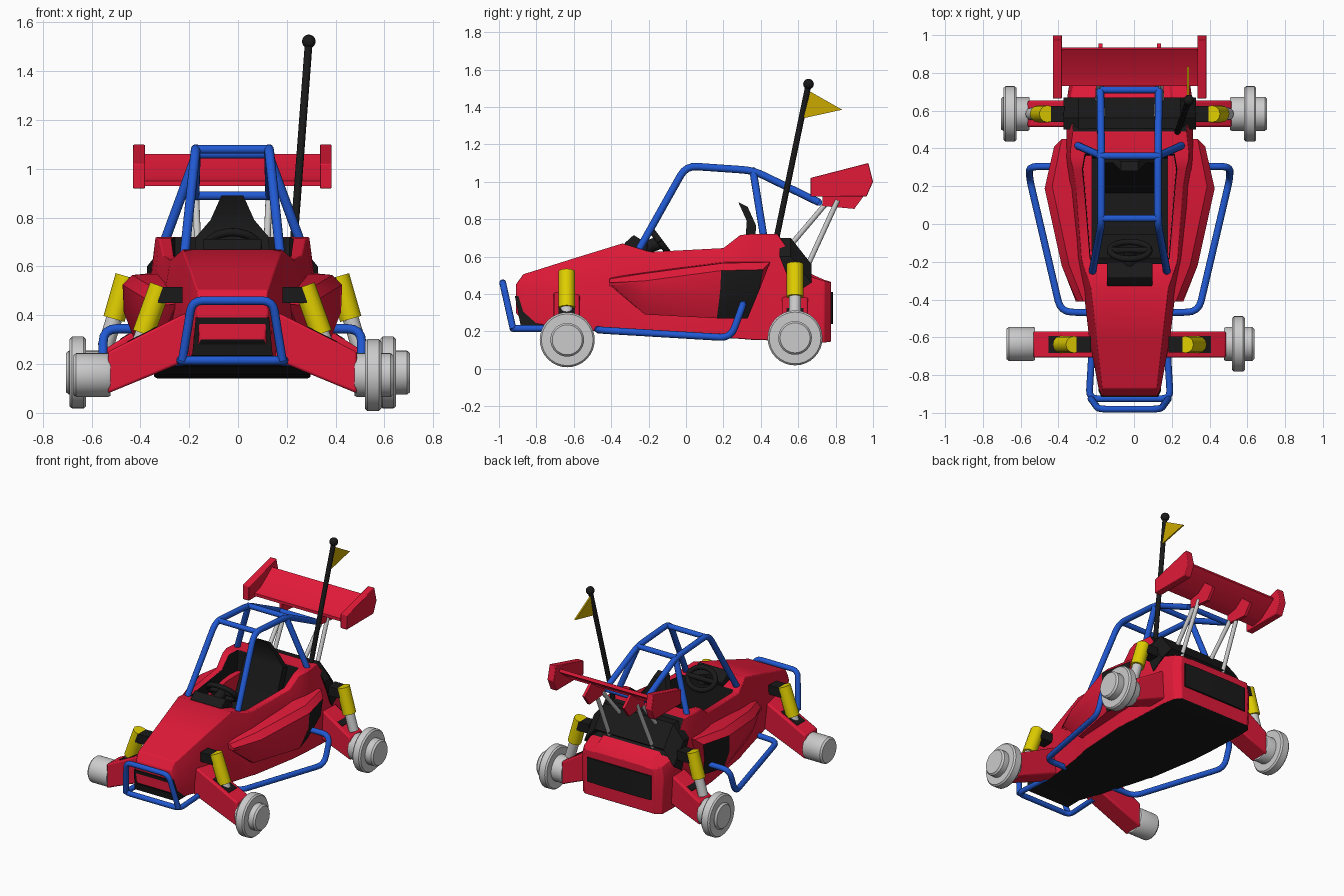
import bpy, bmesh, math
from mathutils import Vector

if "Cube" in bpy.data.objects:
    bpy.data.objects.remove(bpy.data.objects["Cube"])

CX = -0.023  # symmetry plane of the buggy


def material(name, rgb):
    m = bpy.data.materials.new(name)
    m.diffuse_color = (*rgb, 1)
    m.use_nodes = True
    m.node_tree.nodes["Principled BSDF"].inputs["Base Color"].default_value = m.diffuse_color
    return m


RED = material("red", (0.75, 0.01, 0.04))
BLACK = material("black", (0.01, 0.01, 0.01))
BLUE = material("blue", (0.015, 0.1, 0.65))
YELLOW = material("yellow", (0.75, 0.62, 0.0))
GOLD = material("gold", (0.6, 0.4, 0.0))


def loft(name, rings, mats=(), pick=None, mirror=False, bevel=0):
    """Skin a list of closed rings and cap both ends; pick(bay, column) gives the material slot."""
    bm = bmesh.new()
    vs = [[bm.verts.new(p) for p in r] for r in rings]
    n = len(rings[0])
    for i in range(len(vs) - 1):
        for j in range(n):
            k = (j + 1) % n
            f = bm.faces.new((vs[i][j], vs[i][k], vs[i + 1][k], vs[i + 1][j]))
            f.material_index = pick(i, j) if pick else 0
    bm.faces.new(vs[0])
    bm.faces.new(vs[-1])
    bmesh.ops.recalc_face_normals(bm, faces=bm.faces)
    me = bpy.data.meshes.new(name)
    bm.to_mesh(me)
    bm.free()
    ob = bpy.data.objects.new(name, me)
    bpy.context.collection.objects.link(ob)
    ob.location.x = CX
    for m in mats:
        me.materials.append(m)
    bpy.ops.object.select_all(action='DESELECT')
    ob.select_set(True)
    bpy.context.view_layer.objects.active = ob
    bpy.ops.object.shade_smooth_by_angle(angle=math.radians(35))
    if bevel:
        b = ob.modifiers.new("bevel", 'BEVEL')
        b.width, b.segments, b.limit_method, b.angle_limit = bevel, 2, 'ANGLE', math.radians(35)
    if mirror:
        ob.modifiers.new("mirror", 'MIRROR')
    return ob


def plate(name, x0, x1, yz, mat, mirror=False, bevel=0):
    """Side profile extruded across x."""
    return loft(name, [[(x, y, z) for y, z in yz] for x in (x0, x1)], [mat], mirror=mirror, bevel=bevel)


def lathe(name, y, z, profile, mats=(), sides=32):
    """Rings around an axis parallel to x; profile is (x, radius)."""
    ang = [2 * math.pi * i / sides for i in range(sides)]
    return loft(name, [[(x, y + r * math.cos(a), z + r * math.sin(a)) for a in ang] for x, r in profile], mats)


def tube(name, paths, r, mat=None, mirror=False, bend=0.06):
    """Round tubes along polylines with rounded corners."""
    cu = bpy.data.curves.new(name, 'CURVE')
    cu.dimensions, cu.bevel_depth, cu.bevel_resolution, cu.use_fill_caps = '3D', r, 4, True
    for path in paths:
        p = [Vector(q) for q in path]
        pts = [p[0]]
        for a, b, c in zip(p, p[1:], p[2:]):
            u = b + (a - b).normalized() * min(bend, (a - b).length * .45)
            w = b + (c - b).normalized() * min(bend, (c - b).length * .45)
            pts += [u * (1 - t) ** 2 + b * 2 * t * (1 - t) + w * t * t for t in (0, .25, .5, .75, 1)]
        pts.append(p[-1])
        for s in ((1, -1) if mirror else (1,)):
            sp = cu.splines.new('POLY')
            sp.points.add(len(pts) - 1)
            for q, v in zip(sp.points, pts):
                q.co = (v.x * s, v.y, v.z, 1)
    ob = bpy.data.objects.new(name, cu)
    bpy.context.collection.objects.link(ob)
    ob.location.x = CX
    if mat:
        cu.materials.append(mat)
    return ob


# Hull with open cockpit: y, bottom z/w, middle z/w, rim z/w, opening w, inner z
hull = [
    (-.91, .30, .13, .42, .145, .45, .135, .10, .45), (-.87, .25, .155, .42, .165, .505, .145, .11, .505),
    (-.60, .21, .19, .43, .215, .59, .175, .13, .59), (-.34, .19, .24, .47, .245, .67, .205, .15, .67),
    (-.21, .185, .27, .49, .27, .63, .25, .20, .63), (-.18, .183, .28, .50, .275, .625, .255, .21, .30),
    (.20, .165, .32, .53, .32, .645, .285, .24, .30), (.29, .16, .32, .55, .33, .715, .30, .25, .30),
    (.35, .155, .32, .56, .335, .72, .315, .24, .30), (.37, .155, .32, .56, .335, .72, .315, .24, .72),
    (.49, .15, .32, .57, .335, .72, .30, .23, .72), (.64, .145, .32, .42, .335, .50, .315, .23, .52),
    (.74, .14, .31, .40, .32, .47, .30, .22, .475), (.775, .145, .27, .38, .28, .46, .27, .20, .465)]
rings = []
for y, zb, wb, zm, wm, zt, wt, wi, zf in hull:
    half = [(0, zf), (wi * .96, zf), (wi, zt), (wt, zt), (wm, zm), (wb, zb), (0, zb)]
    rings.append([(x, y, z) for x, z in half + [(-x, z) for x, z in half[5:0:-1]]])


def hull_mat(i, j):
    inner = j in (0, 1, 10, 11)
    return int(j in (5, 6) or (inner and 4 <= i <= 8) or (i == 10 and j in (0, 1, 2, 9, 10, 11)))


loft("body_hull", rings, [RED, BLACK], hull_mat, bevel=.012)

# Side pods with black rear panel
pods = [(-.41, -.41, .285, .47, .45), (-.22, -.22, .36, .50, .29),
        (.20, .165, .45, .555, .27), (.45, .33, .40, .56, .27)]
loft("side_pods", [[(.2, yt, zt + .02), (xo - .04, yt, zt + .01), (xo, (yt * 2 + yb) / 3, zt - .03),
                    (xo - .005, (yt + yb) / 2, (zt + zb) / 2), (xo - .06, yb, zb), (.2, yb, zb)]
                   for yt, yb, xo, zt, zb in pods],
     [RED, BLACK], lambda i, j: int(i == 2 and j in (2, 3)), mirror=True)

# Nose grille, rear panel, floor edge
loft("front_grille", [[(-.165, y, .235), (.165, y, .235), (.15, y - .03, .39), (-.15, y - .03, .39)]
                      for y in (-.885, -.75)], [BLACK])
loft("rear_panel", [[(x, y, z) for y, z in ((y, .24), (y, .41), (.70, .41), (.70, .24))]
                    for x, y in ((-.25, .782), (-.15, .787), (.15, .787), (.25, .782))], [BLACK])

# Engine cover arch
loft("engine_cover", [[(x, .50, z), (x, .56, z), (x, .67, z - .14), (x, .58, z - .2)]
                      for x, z in ((-.35, .60), (-.27, .70), (.27, .70), (.35, .60))], [BLACK])

# Suspension arms, shock wells, mounts and shock absorbers, front and rear
for end, y, a, b, st, sb, rod in (
        ("front", -.638, (.17, .22, .42), (.51, .08, .25), (.295, .52), (.365, .325), (.40, .23)),
        ("rear", .583, (.27, .20, .42), (.54, .09, .25), (.435, .56), (.485, .385), (.52, .27))):
    loft(end + "_arms", [[(x, y - .07, lo), (x, y + .07, lo), (x, y + .07, hi), (x, y - .07, hi)]
                         for x, lo, hi in (a, b)], [RED], mirror=True, bevel=.01)

    def top(x):
        return a[2] + (b[2] - a[2]) * (x - a[0]) / (b[0] - a[0])
    loft(end + "_shock_wells", [[(x, y - .045, top(x) - .05), (x, y + .045, top(x) - .05),
                                 (x, y + .045, top(x) + .003), (x, y - .045, top(x) + .003)]
                                for x in (sb[0] - .06, b[0] - .08)], [BLACK], mirror=True)
    tube(end + "_shock_bodies", [[(st[0], y, st[1]), (sb[0], y, sb[1])]], .045, YELLOW, True)
    tube(end + "_shock_rods", [[(sb[0], y, sb[1]), (rod[0], y, rod[1])]], .033, None, True)
    plate(end + "_shock_mounts", st[0] - .09, st[0] + .01,
          [(y - .042, st[1] - .07), (y + .042, st[1] - .07), (y + .042, st[1] - .005), (y - .042, st[1] - .005)],
          BLACK, True)

# Wheel hubs and rim discs (front left has no disc)
for name, y, z, s, h0, h1, disc in (
        ("front_right", -.635, .155, 1, .50, .66, (.543, .61)), ("front_left", -.635, .155, -1, .50, .652, None),
        ("rear_right", .583, .165, 1, .53, .728, (.606, .67)), ("rear_left", .583, .165, -1, .53, .682, (.60, .667))):
    lathe(name + "_hub", y, z, [(s * h0, .085), (s * (h0 + .01), .09), (s * (h1 - .012), .09), (s * h1, .08)])
    if disc:
        d0, d1 = disc
        lathe(name + "_rim", y, z, [(s * d0, .138), (s * (d0 + .01), .147), (s * (d1 - .01), .147), (s * d1, .138)])

# Roll cage
tube("cage_rails", [[(.197, -.25, .64), (.15, .0, 1.085), (.15, .36, 1.06), (.155, .71, .89)],
                    [(.15, .36, 1.05), (.275, .415, .71)]], .02, BLUE, True)
tube("cage_crossbars", [[(-.155, y, z), (.155, y, z)] for y, z in ((.03, 1.08), (.36, 1.06), (.71, .89))], .018, BLUE)

# Front bumper and side rails
tube("front_bumper", [[(-.205, -.925, .215), (-.165, -.98, .46), (.165, -.98, .46), (.205, -.925, .215)],
                      [(-.2, -.67, .215), (-.215, -.925, .215), (.215, -.925, .215), (.2, -.67, .215)]],
     .018, BLUE, bend=.045)
tube("side_rails", [[(.38, .305, .345), (.53, .305, .345), (.53, .24, .165), (.365, -.465, .207), (.2, -.47, .21)]],
     .019, BLUE, True)

# Rear wing
plate("wing_blade", -.38, .38, [(.73, .95), (.80, .97), (.925, 1.06), (.935, 1.04), (.81, .945), (.73, .93)], RED)
plate("wing_endplates", .358, .407, [(.665, 1.02), (.975, 1.1), (1.0, 1.0), (.965, .92), (.665, .92)], RED, True, .004)
plate("wing_brackets", .145, .165, [(.73, .94), (.87, 1.0), (.955, .93), (.9, .855), (.73, .87)], RED, True)
tube("wing_struts", [[(.15, .75, .885), (.14, .55, .65)], [(.16, .81, .90), (.17, .645, .54)]], .014, None, True)

# Seat
seat = [(-.03, .34, .15), (.19, .34, .16), (.345, .70, .15), (.35, .77, .09), (.305, .87, .045)]
loft("seat", [[(-w, y - .025, z + .02), (w, y - .025, z + .02), (w, y + .025, z - .005), (-w, y + .025, z - .005)]
              for y, z, w in seat], [BLACK])

# Dashboard, column and steering wheel
plate("dashboard", -.12, .12, [(-.33, .67), (-.28, .715), (-.20, .665), (-.22, .60), (-.30, .62)], BLACK, bevel=.006)
tube("steering_column", [[(0, -.26, .63), (0, -.14, .675)]], .035, BLACK)
ring = [(.105 * math.cos(t), -.14 - .045 * math.sin(t) * -1, .68 - .06 * math.sin(t))
        for t in [math.pi * i / 12 for i in range(25)]]
tube("steering_wheel", [ring, [(-.1, -.14, .68), (.1, -.14, .68)]], .017, BLACK, bend=.005)

# Antenna and flag
tube("antenna", [[(.25, .48, .68), (.313, .655, 1.52)]], .016, BLACK)
lathe("antenna_tip", .655, 1.522, [(.313 - .028 * math.cos(math.pi * t / 8), .028 * math.sin(math.pi * t / 8) + .0005)
                                   for t in range(9)], [BLACK], 16)
plate("flag", .303, .313, [(.65, 1.49), (.835, 1.385), (.63, 1.34)], GOLD)
